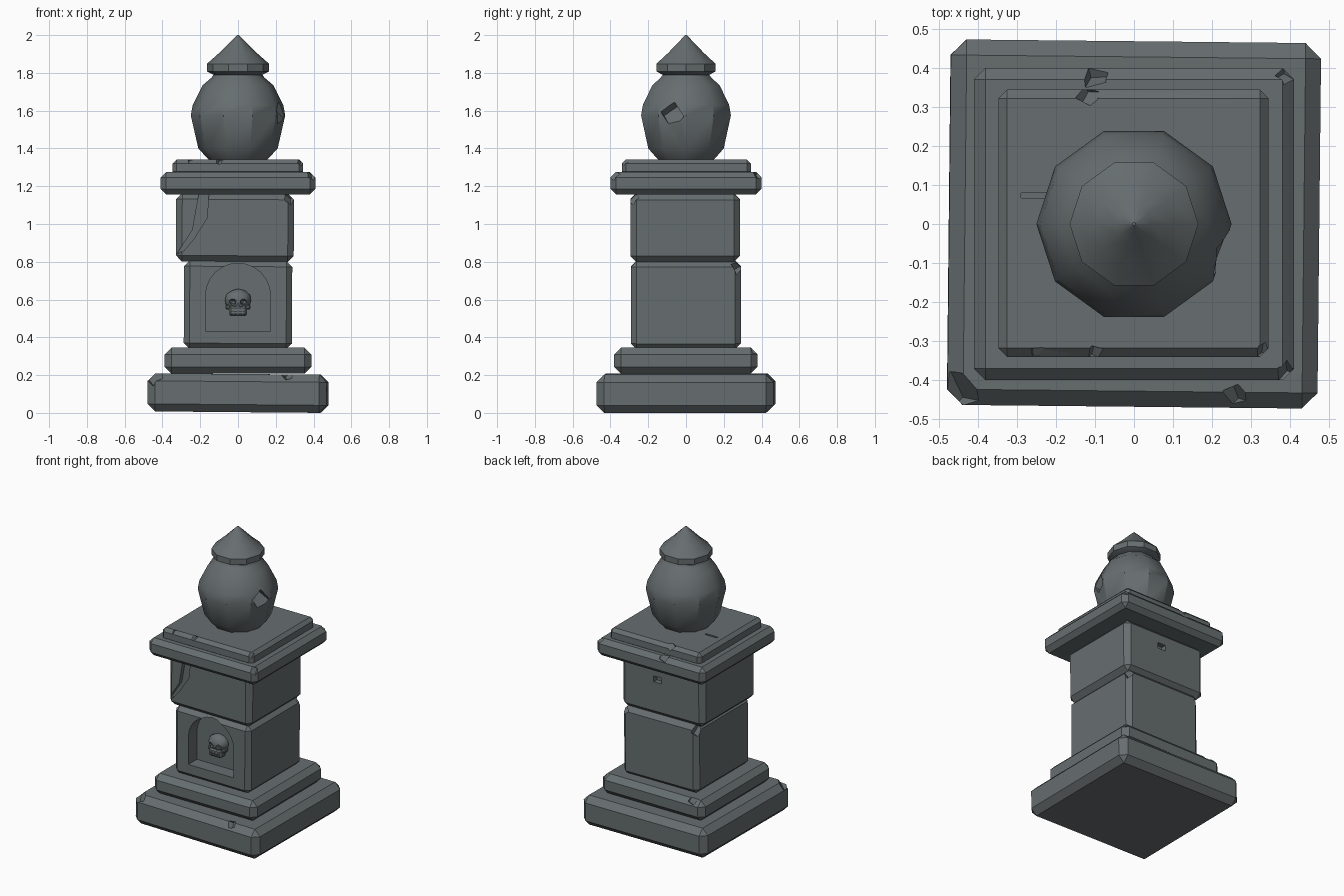
import bpy, bmesh, random
from math import pi, cos, sin, radians
from mathutils import Matrix, Euler

random.seed(4)
cube = bpy.data.objects.get("Cube")
if cube:
    bpy.data.objects.remove(cube, do_unlink=True)

stone = bpy.data.materials.new("slate grey stone")
stone.use_nodes = True
colour = (0.135, 0.155, 0.16, 1)
stone.diffuse_color = colour
bsdf = stone.node_tree.nodes["Principled BSDF"]
bsdf.inputs["Base Color"].default_value = colour
bsdf.inputs["Roughness"].default_value = 0.9


def add_object(name, bm):
    bmesh.ops.recalc_face_normals(bm, faces=bm.faces)
    mesh = bpy.data.meshes.new(name)
    bm.to_mesh(mesh)
    bm.free()
    mesh.materials.append(stone)
    obj = bpy.data.objects.new(name, mesh)
    bpy.context.scene.collection.objects.link(obj)
    return obj


def block(name, x, y, z, bevel=0.0, turn=(0, 0, 0)):
    """Chamfered box between (low, high) limits, turned in degrees."""
    bm = bmesh.new()
    bmesh.ops.create_cube(bm, size=1)
    spans = (x, y, z)
    bmesh.ops.scale(bm, vec=[b - a for a, b in spans], verts=bm.verts)
    if bevel:
        bmesh.ops.bevel(bm, geom=bm.edges[:], offset=bevel, segments=1,
                        profile=0.5, affect='EDGES')
    spin = Euler([radians(t) for t in turn]).to_matrix().to_4x4()
    centre = [(a + b) / 2 for a, b in spans]
    bm.transform(Matrix.Translation(centre) @ spin)
    return add_object(name, bm)


def prism(name, outline, front, back):
    """Extrude an (x, z) outline along y."""
    bm = bmesh.new()
    face = bm.faces.new([bm.verts.new((x, front, z)) for x, z in outline])
    new = bmesh.ops.extrude_face_region(bm, geom=[face])["geom"]
    bmesh.ops.translate(bm, vec=(0, back - front, 0),
                        verts=[v for v in new if isinstance(v, bmesh.types.BMVert)])
    return add_object(name, bm)


def lathe(name, profile, sides):
    """Revolve (radius, z) points into a closed faceted solid."""
    bm = bmesh.new()
    rings = [[bm.verts.new((r * cos(2 * pi * i / sides), r * sin(2 * pi * i / sides), z))
              for i in range(sides)] for r, z in profile]
    for low, high in zip(rings, rings[1:]):
        for i in range(sides):
            j = (i + 1) % sides
            bm.faces.new((low[i], low[j], high[j], high[i]))
    bm.faces.new(rings[0])
    bm.faces.new(rings[-1])
    return add_object(name, bm)


def ball(name, centre, size, detail=2):
    bm = bmesh.new()
    bmesh.ops.create_icosphere(bm, subdivisions=detail, radius=1)
    bm.transform(Matrix.Translation(centre) @ Matrix.Diagonal((*size, 1)))
    return add_object(name, bm)


def carve(obj, cutter):
    cutter.hide_render = True
    mod = obj.modifiers.new("carve", 'BOOLEAN')
    mod.operation, mod.solver, mod.object = 'DIFFERENCE', 'EXACT', cutter
    graph = bpy.context.evaluated_depsgraph_get()
    graph.update()
    result = bpy.data.meshes.new_from_object(obj.evaluated_get(graph))
    obj.modifiers.clear()
    obj.data = result
    bpy.data.objects.remove(cutter, do_unlink=True)


def chip(obj, centre, size):
    """Knock a rough piece out of an edge."""
    h = size / 2
    turn = [random.uniform(25, 65) for _ in range(3)]
    carve(obj, block("chip_cutter", *[(c - h, c + h) for c in centre], 0, turn))


# Stacked pedestal
base = block("base_slab", (-.474, .474), (-.468, .468), (.004, .206), .04, (0, .5, -.6))
plinth = block("plinth_step", (-.388, .388), (-.38, .378), (.208, .345), .035)
lower = block("lower_shaft", (-.286, .286), (-.292, .29), (.338, .805), .03, (0, .4, 0))
upper = block("upper_shaft", (-.328, .296), (-.295, .285), (.8, 1.162), .032, (0, .4, 0))
cornice = block("cornice", (-.41, .41), (-.4, .4), (1.156, 1.276), .03)
cap = block("cap_slab", (-.347, .345), (-.34, .344), (1.255, 1.342), .022)

# Urn with its pointed lid
urn = lathe("urn_body", [(.15, 1.335), (.21, 1.4), (.25, 1.575), (.24, 1.63), (.187, 1.735),
                         (.14, 1.775), (.13, 1.79), (.13, 1.82)], 10)
lid = lathe("urn_lid", [(.13, 1.79), (.165, 1.808), (.165, 1.848), (.1, 1.905),
                        (.045, 1.96), (.004, 2)], 10)

# Arched niche in the front
arch = [(-.172, .432), (.172, .432)]
arch += [(.172 * cos(pi * i / 12), .62 + .172 * sin(pi * i / 12)) for i in range(13)]
carve(lower, prism("niche_cutter", arch, -.35, -.2))

# Skull relief: cranium, cheeks and jaw with carved eyes, nose and teeth
skull = ball("skull_cranium", (0, -.205, .597), (.072, .055, .06))
jaw = block("skull_jaw", (-.047, .047), (-.253, -.19), (.512, .565), .01)
for side in (-1, 1):
    carve(skull, ball("eye_cutter", (side * .03, -.258, .587), (.022, .03, .02), 1))
    block("skull_cheek", (side * .052 - .013, side * .052 + .013),
          (-.24, -.19), (.548, .572), .006)
carve(skull, prism("nose_cutter", [(-.012, .556), (.012, .556), (0, .578)], -.3, -.235))
carve(jaw, block("mouth_cutter", (-.038, .038), (-.3, -.243), (.528, .534)))
for i in range(-1, 2):
    carve(jaw, block("tooth_cutter", (i * .022 - .002, i * .022 + .002),
                     (-.3, -.246), (.516, .546)))

# Broken strip, socket and slit
strip = [(-.2, 1.2), (-.15, 1.2), (-.165, 1.03), (-.235, .92), (-.285, .86),
         (-.325, .84), (-.24, .97)]
carve(upper, prism("strip_cutter", strip, -.35, -.265))
carve(upper, block("socket_cutter", (-.015, .045), (.25, .35), (1.03, 1.07)))
carve(cap, block("slit_cutter", (-.29, -.2), (.066, .08), (1.325, 1.4)))

# Chipped edges
for obj, centre, size in (
        (base, (.26, -.445, .205), .05), (base, (-.455, -.44, .205), .085),
        (plinth, (-.3, .365, .345), .05), (plinth, (.36, .365, .34), .04),
        (lower, (.28, .28, .775), .06), (lower, (-.28, .28, .775), .06),
        (upper, (.28, -.285, 1.14), .05),
        (cornice, (-.1, .385, 1.275), .05), (cornice, (.395, -.385, 1.265), .045),
        (cornice, (.39, .385, 1.265), .04),
        (cap, (-.12, .335, 1.34), .045), (cap, (-.1, -.335, 1.34), .035),
        (cap, (-.25, -.335, 1.34), .03), (cap, (.335, -.33, 1.335), .035),
        (urn, (.238, -.08, 1.59), .09)):
    chip(obj, centre, size)

# Smooth only the shallow bends
bpy.ops.object.select_all(action='DESELECT')
for obj in bpy.context.scene.objects:
    if obj.type == 'MESH':
        obj.select_set(True)
        bpy.context.view_layer.objects.active = obj
bpy.ops.object.shade_smooth_by_angle(angle=radians(34.5))
